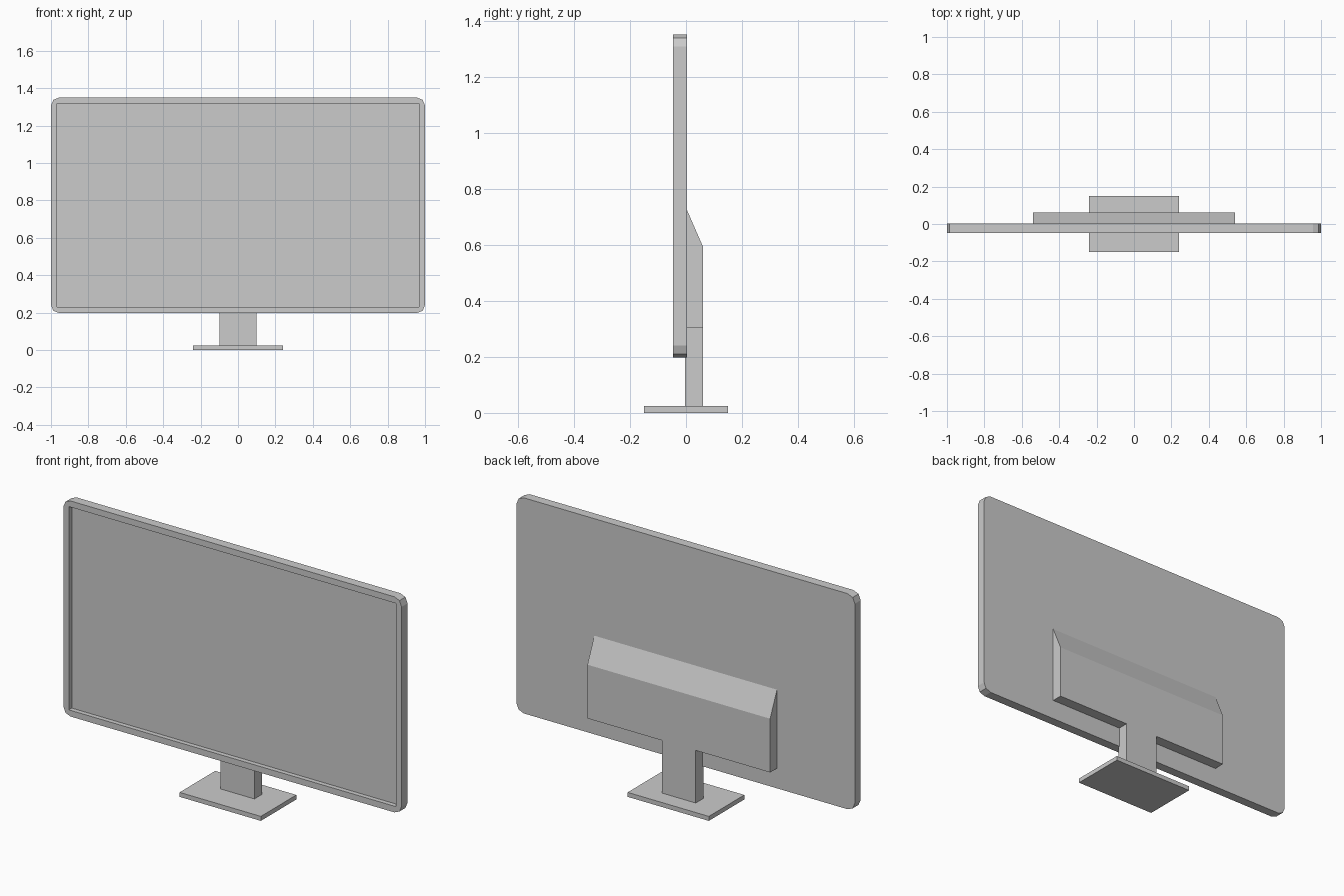
import bpy
import bmesh

cube = bpy.data.objects.get("Cube")
if cube:
    bpy.data.objects.remove(cube, do_unlink=True)

# One plain grey for the whole model
grey = bpy.data.materials.new("plain_grey")
grey.use_nodes = True
colour = (0.6, 0.6, 0.6, 1)
grey.diffuse_color = colour
grey.node_tree.nodes["Principled BSDF"].inputs["Base Color"].default_value = colour


def finish(name, bm):
    bmesh.ops.recalc_face_normals(bm, faces=bm.faces)
    mesh = bpy.data.meshes.new(name)
    bm.to_mesh(mesh)
    bm.free()
    mesh.materials.append(grey)
    obj = bpy.data.objects.new(name, mesh)
    bpy.context.collection.objects.link(obj)
    return obj


def prism(name, half_width, profile, corner=0):
    """Extrude a (y, z) profile across x; optionally round the corners seen from the front."""
    bm = bmesh.new()
    face = bm.faces.new([bm.verts.new((-half_width, y, z)) for y, z in profile])
    out = bmesh.ops.extrude_face_region(bm, geom=[face])
    moved = [v for v in out["geom"] if isinstance(v, bmesh.types.BMVert)]
    bmesh.ops.translate(bm, verts=moved, vec=(2 * half_width, 0, 0))
    if corner:
        edges = [e for e in bm.edges
                 if abs(e.verts[0].co.x - e.verts[1].co.x) < 1e-5
                 and abs(e.verts[0].co.z - e.verts[1].co.z) < 1e-5]
        bmesh.ops.bevel(bm, geom=edges, offset=corner, segments=2,
                        profile=0.5, affect='EDGES')
    return finish(name, bm)


def box(name, half_width, y0, y1, z0, z1, corner=0):
    return prism(name, half_width, [(y0, z0), (y1, z0), (y1, z1), (y0, z1)], corner)


# Display panel with a recessed, sharp-cornered screen
panel = box("display_panel", 1.0, -0.047, 0.003, 0.198, 1.35, 0.043)
cutter = box("screen_cutter", 0.967, -0.1, -0.022, 0.231, 1.317)
cutter.hide_render = True
cut = panel.modifiers.new("screen_recess", 'BOOLEAN')
cut.operation = 'DIFFERENCE'
cut.solver = 'EXACT'
cut.object = cutter
bpy.context.view_layer.objects.active = panel
bpy.ops.object.modifier_apply(modifier=cut.name)
bpy.data.objects.remove(cutter, do_unlink=True)

# Rear housing with a sloped top
prism("rear_housing", 0.54,
      [(0.003, 0.305), (0.061, 0.305), (0.061, 0.592), (0.003, 0.725)])

# Stand
box("stand_post", 0.1, -0.004, 0.061, 0.024, 0.305)
box("stand_base", 0.24, -0.15, 0.15, 0, 0.024)
